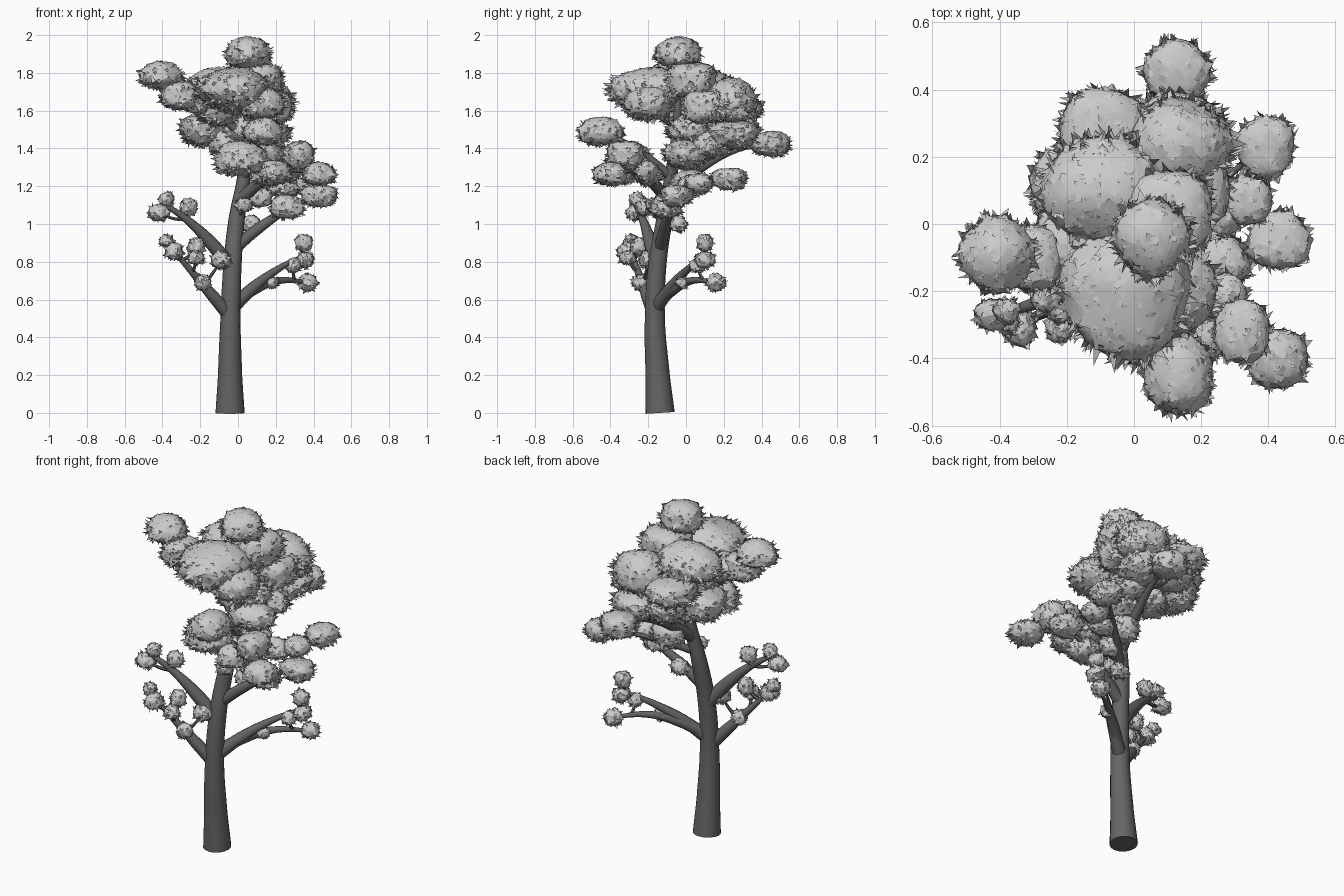
import bpy, bmesh, math, random
from mathutils import Vector

if "Cube" in bpy.data.objects:
    bpy.data.objects.remove(bpy.data.objects["Cube"])

random.seed(7)
bark = bpy.data.materials.new("dark_bark")
bark.diffuse_color = (0.13, 0.13, 0.13, 1)
bark.use_nodes = True
bark.node_tree.nodes["Principled BSDF"].inputs["Base Color"].default_value = bark.diffuse_color


def limb(name, pts, sides_res=4):
    """Tapered tube through (x, y, z, radius) points."""
    cu = bpy.data.curves.new(name, 'CURVE')
    cu.dimensions = '3D'
    cu.bevel_depth = 1.0
    cu.bevel_resolution = sides_res
    cu.resolution_u = 5
    cu.use_fill_caps = True
    sp = cu.splines.new('BEZIER')
    sp.bezier_points.add(len(pts) - 1)
    for bp, p in zip(sp.bezier_points, pts):
        bp.co = p[:3]
        bp.radius = p[3]
        bp.handle_left_type = bp.handle_right_type = 'AUTO'
    cu.materials.append(bark)
    ob = bpy.data.objects.new(name, cu)
    bpy.context.collection.objects.link(ob)
    bpy.ops.object.select_all(action='DESELECT')
    bpy.context.view_layer.objects.active = ob
    ob.select_set(True)
    bpy.ops.object.convert(target='MESH')
    bpy.ops.object.shade_smooth_by_angle(angle=math.radians(50))


def clump(name, c, r, rz):
    """Lumpy flattened puff of curved leaf cards whose corners flick outward."""
    bm = bmesh.new()
    c = Vector(c)
    half = 0.034 + 0.06 * r
    n = max(10, int(4.2 * math.pi * r * (r + rz) / (half * half * 1.9)))
    ph = [random.uniform(0, 6.28) for _ in range(3)]
    for i in range(n):
        z = 1 - 2 * (i + 0.5) / n
        a = i * 2.39996 + random.uniform(-0.25, 0.25)
        s = math.sqrt(1 - z * z)
        d = Vector((s * math.cos(a), s * math.sin(a), z))
        u = d.orthogonal().normalized()
        v = d.cross(u)
        t = random.uniform(0, 6.28)
        u, v = u * math.cos(t) + v * math.sin(t), v * math.cos(t) - u * math.sin(t)
        lift = random.uniform(0.95, 0.99)
        reach = min(half / r, 0.85)
        grid = []
        for iy in (-1, -.5, .5, 1):
            row = []
            for ix in (-1, -.5, .5, 1):
                q = (d + (u * ix + v * iy) * reach).normalized()
                bump = 0.05 * (math.sin(3 * q.x + ph[0]) + math.sin(4 * q.y + ph[1])
                               + math.sin(4 * q.z + ph[2]))
                k = lift + bump
                # Loose corners, stronger round the skirt than on the dome
                if abs(ix * iy) == 1:
                    k += random.uniform(-0.05, 0.009 / r + (0.2 if d.z < 0.35 else 0.03))
                h = math.copysign(abs(q.z) ** 0.85, q.z)
                row.append(bm.verts.new(c + Vector((q.x * r, q.y * r, h * rz)) * k))
            grid.append(row)
        for y in range(3):
            for x in range(3):
                f = bm.faces.new((grid[y][x], grid[y][x + 1],
                                  grid[y + 1][x + 1], grid[y + 1][x]))
                f.smooth = True
    me = bpy.data.meshes.new(name)
    bm.to_mesh(me)
    bm.free()
    bpy.context.collection.objects.link(bpy.data.objects.new(name, me))


# Trunk
trunk = [(-0.042, -0.137, 0.0, 0.077), (-0.042, -0.15, 0.2, 0.064),
         (-0.04, -0.165, 0.5, 0.053), (-0.028, -0.15, 0.8, 0.048),
         (-0.008, -0.115, 1.02, 0.043), (0.03, -0.08, 1.25, 0.034),
         (0.05, -0.05, 1.5, 0.024), (0.05, -0.04, 1.88, 0.01)]
limb("trunk", trunk, 6)


def trunk_at(z):
    """Centre of the trunk at a height."""
    for a, b in zip(trunk, trunk[1:]):
        if z <= b[2]:
            return Vector(a[:3]).lerp(Vector(b[:3]), (z - a[2]) / (b[2] - a[2]))


# Main boughs: height on trunk, tip, root radius, upward bow
nodes = [Vector(p[:3]) for p in trunk[4:]]
for name, h, tip, r, bow in (
        ("left_lower", .51, (-.35, -.3, .87), .038, .0),
        ("left_upper", .76, (-.4, -.27, 1.11), .042, .04),
        ("right_lower", .55, (.34, .1, .83), .038, .03),
        ("right_fork", .57, (.37, .15, .69), .036, .06),
        ("right_upper", .87, (.42, -.05, 1.15), .034, .03),
        ("front_right", 1.13, (.42, -.4, 1.27), .034, .07),
        ("back", 1.17, (.13, .42, 1.43), .034, .05),
        ("back_right", 1.08, (.38, .23, 1.24), .024, .02),
        ("front", 1.25, (.13, -.43, 1.49), .026, .02),
        ("left_top", 1.45, (-.4, -.09, 1.79), .024, .02),
        ("back_top", 1.4, (.13, .23, 1.65), .024, .02)):
    pts = []
    for t, w in ((0, 1), (.3, .85), (.65, .5), (1, .26)):
        p = trunk_at(h).lerp(Vector(tip), t)
        p.z += bow * math.sin(math.pi * t)
        pts.append((*p, r * w))
        if t:
            nodes += [p, (p + Vector(pts[-2][:3])) / 2]
    limb("bough_" + name, pts)

# Foliage: x, y, z, radius, half height
crown = [(.055, -.04, 1.905, .125, .078), (-.41, -.09, 1.785, .115, .072),
         (-.31, -.1, 1.68, .105, .08), (-.03, -.2, 1.71, .19, .125),
         (.14, .23, 1.655, .155, .11), (-.09, .1, 1.72, .17, .115),
         (-.09, .27, 1.61, .13, .085), (.13, -.2, 1.64, .12, .1),
         (.1, .03, 1.76, .14, .1), (.19, .1, 1.62, .11, .085),
         (-.18, .1, 1.50, .135, .085), (-.06, .27, 1.50, .11, .07),
         (.14, .25, 1.475, .14, .08), (.05, .03, 1.5, .13, .085),
         (-.1, 0, 1.6, .14, .08), (.22, .25, 1.6, .08, .06),
         (-.19, -.05, 1.66, .12, .08)]
middle = [(.13, .45, 1.425, .11, .062), (.13, -.45, 1.49, .11, .078),
          (.43, -.4, 1.265, .088, .07), (.32, -.32, 1.365, .092, .075),
          (.39, .23, 1.24, .09, .06), (.43, -.05, 1.15, .092, .06),
          (.34, .07, 1.215, .072, .06), (.27, -.21, 1.28, .065, .055),
          (.26, -.11, 1.09, .09, .062), (.02, -.3, 1.345, .13, .09),
          (.1, .0, 1.37, .125, .085), (.1, .02, 1.22, .095, .065),
          (.17, -.2, 1.265, .085, .065), (.24, .02, 1.2, .075, .06),
          (.13, .13, 1.42, .1, .065), (-.05, .06, 1.43, .11, .07),
          (.2, -.34, 1.275, .085, .06), (.12, -.06, 1.14, .06, .05)]
# Small tufts on the low boughs: x, y, z, radius
low = [(-.42, -.27, 1.06, .052), (-.38, -.26, 1.13, .042),
       (-.26, -.22, 1.09, .048), (-.34, -.31, .855, .052),
       (-.38, -.29, .91, .04), (-.22, -.25, .88, .048),
       (-.185, -.24, .69, .046), (-.22, -.31, .82, .044),
       (-.09, -.2, .81, .052), (.35, .1, .90, .048),
       (.37, .16, .69, .052), (.355, .1, .81, .05),
       (.29, .06, .78, .042), (.18, -.02, .69, .036),
       (.07, -.04, 1.0, .05), (.03, -.17, 1.1, .045)]
low = [(*t, t[3] * 0.92) for t in low]
for tier, rows in (("crown", crown), ("middle", middle), ("low", low)):
    for i, (x, y, z, r, rz) in enumerate(rows):
        clump(f"{tier}_leaf_clump_{i + 1}", (x, y, z), r, rz)

# Twigs join each clump to the nearest wood below it
for i, row in enumerate(crown + middle + low):
    tip = Vector(row[:3])
    root = min(nodes, key=lambda n: (n - tip).length + max(0, n.z - tip.z + 0.02) * 4)
    if (root - tip).length > 0.04:
        mid = (root + tip) / 2 - Vector((0, 0, 0.012))
        limb(f"twig_{i + 1}", [(*root, .012), (*mid, .009), (*tip, .005)], 1)
